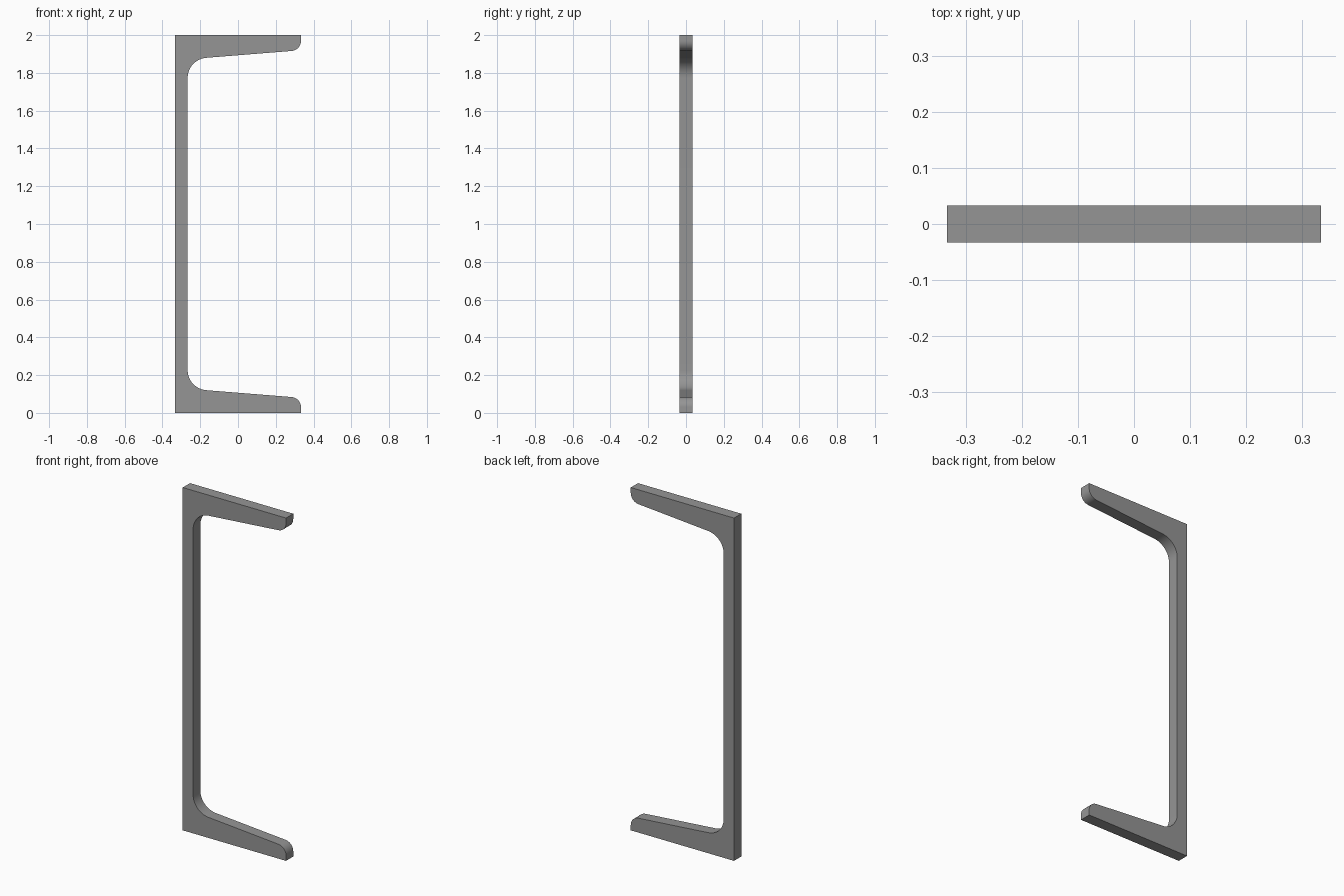
import bpy, bmesh, math
from mathutils import Vector

if "Cube" in bpy.data.objects:
    bpy.data.objects.remove(bpy.data.objects["Cube"])

HALF_W, HALF_D, HEIGHT = 1 / 3, 1 / 30, 2.0
WEB = 0.0667                       # web thickness
ROOT_R, TOE_R = 0.1067, 0.0533     # inner corner and flange tip radii
STEPS = 12


def flange_z(x):
    """Top of the lower flange, tapering by 8 percent."""
    return 0.1067 - 0.08 * x


def fillet(prev, corner, nxt, radius):
    """Arc points rounding a corner between two straight edges."""
    a, c, b = Vector(prev), Vector(corner), Vector(nxt)
    u, v = (a - c).normalized(), (b - c).normalized()
    half = u.angle(v) / 2
    centre = c + (u + v).normalized() * radius / math.sin(half)
    start = c + u * radius / math.tan(half) - centre
    end = c + v * radius / math.tan(half) - centre
    turn = math.pi - 2 * half
    return [centre + (start * math.sin(turn * (1 - i / STEPS))
                      + end * math.sin(turn * i / STEPS)) / math.sin(turn)
            for i in range(STEPS + 1)]


# Lower half of the channel profile, then mirrored to the upper half
inner = -HALF_W + WEB
toe = (HALF_W, flange_z(HALF_W))
root = (inner, flange_z(inner))
lower = [Vector((-HALF_W, 0)), Vector((HALF_W, 0))]
lower += fillet((HALF_W, 0), toe, root, TOE_R)
lower += fillet(toe, root, (inner, 1), ROOT_R)
profile = lower + [Vector((p.x, HEIGHT - p.y)) for p in reversed(lower)]

# Extrude the profile through the depth
bm = bmesh.new()
face = bm.faces.new([bm.verts.new((p.x, -HALF_D, p.y)) for p in profile])
ext = bmesh.ops.extrude_face_region(bm, geom=[face])
bmesh.ops.translate(bm, vec=(0, 2 * HALF_D, 0),
                    verts=[g for g in ext["geom"] if isinstance(g, bmesh.types.BMVert)])
bmesh.ops.recalc_face_normals(bm, faces=bm.faces)
mesh = bpy.data.meshes.new("channel_section")
bm.to_mesh(mesh)
bm.free()

steel = bpy.data.materials.new("steel grey")
steel.diffuse_color = (0.3, 0.3, 0.3, 1)
steel.use_nodes = True
steel.node_tree.nodes["Principled BSDF"].inputs["Base Color"].default_value = steel.diffuse_color
mesh.materials.append(steel)

channel = bpy.data.objects.new("channel_section", mesh)
bpy.context.collection.objects.link(channel)
bpy.context.view_layer.objects.active = channel
channel.select_set(True)
bpy.ops.object.shade_smooth_by_angle(angle=math.radians(30))
